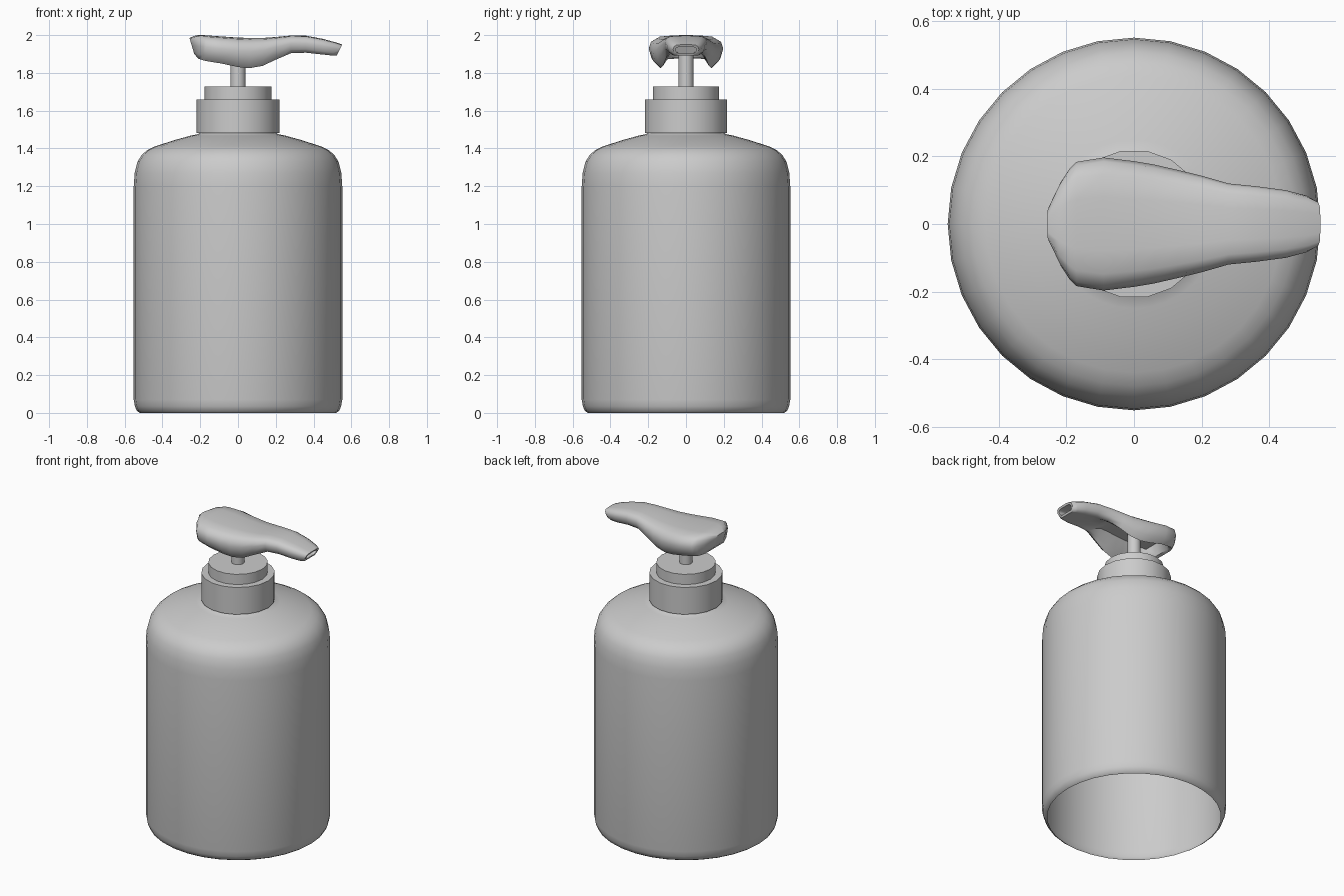
import bpy, math

if "Cube" in bpy.data.objects:
    bpy.data.objects.remove(bpy.data.objects["Cube"])


def finish(name, verts, faces, angle):
    mesh = bpy.data.meshes.new(name)
    mesh.from_pydata(verts, [], faces)
    mesh.update()
    ob = bpy.data.objects.new(name, mesh)
    bpy.context.collection.objects.link(ob)
    bpy.ops.object.select_all(action='DESELECT')
    ob.select_set(True)
    bpy.context.view_layer.objects.active = ob
    bpy.ops.object.mode_set(mode='EDIT')
    bpy.ops.mesh.select_all(action='SELECT')
    bpy.ops.mesh.normals_make_consistent(inside=False)
    bpy.ops.object.mode_set(mode='OBJECT')
    bpy.ops.object.shade_smooth_by_angle(angle=math.radians(angle))
    return ob


def bridge(rings, n):
    """Quads joining consecutive closed rings of n points."""
    return [(r * n + i, r * n + (i + 1) % n, (r + 1) * n + (i + 1) % n, (r + 1) * n + i)
            for r in range(rings - 1) for i in range(n)]


def lathe(name, profile, n, cap_top=False, angle=35):
    verts = [(r * math.cos(2 * math.pi * i / n), r * math.sin(2 * math.pi * i / n), z)
             for r, z in profile for i in range(n)]
    faces = bridge(len(profile), n)
    if cap_top:
        faces.append(tuple(range((len(profile) - 1) * n, len(profile) * n)))
    return finish(name, verts, faces, angle)


# Bottle body, open underneath
lathe("bottle_body", [(.52, 0), (.535, .01), (.546, .035), (.552, .07), (.552, 1.2),
                      (.547, 1.27), (.532, 1.33), (.51, 1.365), (.48, 1.392), (.44, 1.411),
                      (.33, 1.446), (.25, 1.468), (.21, 1.476), (.2, 1.485)], 32, angle=60)

# Stepped screw collar and pump stem
lathe("collar", [(.2, 1.482), (.22, 1.482), (.22, 1.66), (.178, 1.66), (.178, 1.727)], 18, True)
lathe("pump_stem", [(.04, 1.727), (.04, 1.955)], 16, True)


# Pump head: hollow arch sections lofted along x
def section(x, w, zt, zb, zc, lean):
    h = zt - zb
    half = [(0, zt), (.4 * w, zt - .01 * h), (.75 * w, zt - .05 * h), (.94 * w, zt - .2 * h),
            (w, zt - .45 * h), (.93 * w, zt - .8 * h), (.76 * w, zb),
            (.62 * w, zb + .3 * (zc - zb)), (.5 * w, zc), (0, zc)]
    ring = half + [(-y, z) for y, z in reversed(half[1:-1])]
    return [(x + lean * (zt - z), y, z) for y, z in ring]


# x, half width, top z, skirt z, cavity ceiling z, slope of the section
stations = [(-.257, .055, 1.985, 1.90, 1.90, .3), (-.222, .125, 1.999, 1.875, 1.875, .1),
            (-.19, .165, 2.0, 1.868, 1.88, 0), (-.17, .184, 1.999, 1.863, 1.95, 0),
            (-.09, .197, 1.993, 1.85, 1.955, 0), (0, .186, 1.987, 1.831, 1.953, 0),
            (.06, .176, 1.985, 1.825, 1.953, 0), (.13, .16, 1.985, 1.837, 1.953, 0),
            (.2, .143, 1.99, 1.87, 1.95, 0), (.28, .12, 1.998, 1.904, 1.915, 0),
            (.36, .112, 1.997, 1.907, 1.907, 0), (.45, .1, 1.98, 1.897, 1.897, 0),
            (.52, .084, 1.961, 1.892, 1.892, -.3), (.552, .068, 1.95, 1.892, 1.892, -.5),
            # slot rim and recess in the nozzle tip
            (.546, .055, 1.938, 1.904, 1.904, -.5), (.49, .055, 1.94, 1.906, 1.906, -.5)]
rings = [section(*s) for s in stations]
n = len(rings[0])
faces = bridge(len(rings), n)
faces += [tuple(range(n)), tuple(range((len(rings) - 1) * n, len(rings) * n))]
finish("pump_head", [v for r in rings for v in r], faces, 55)
